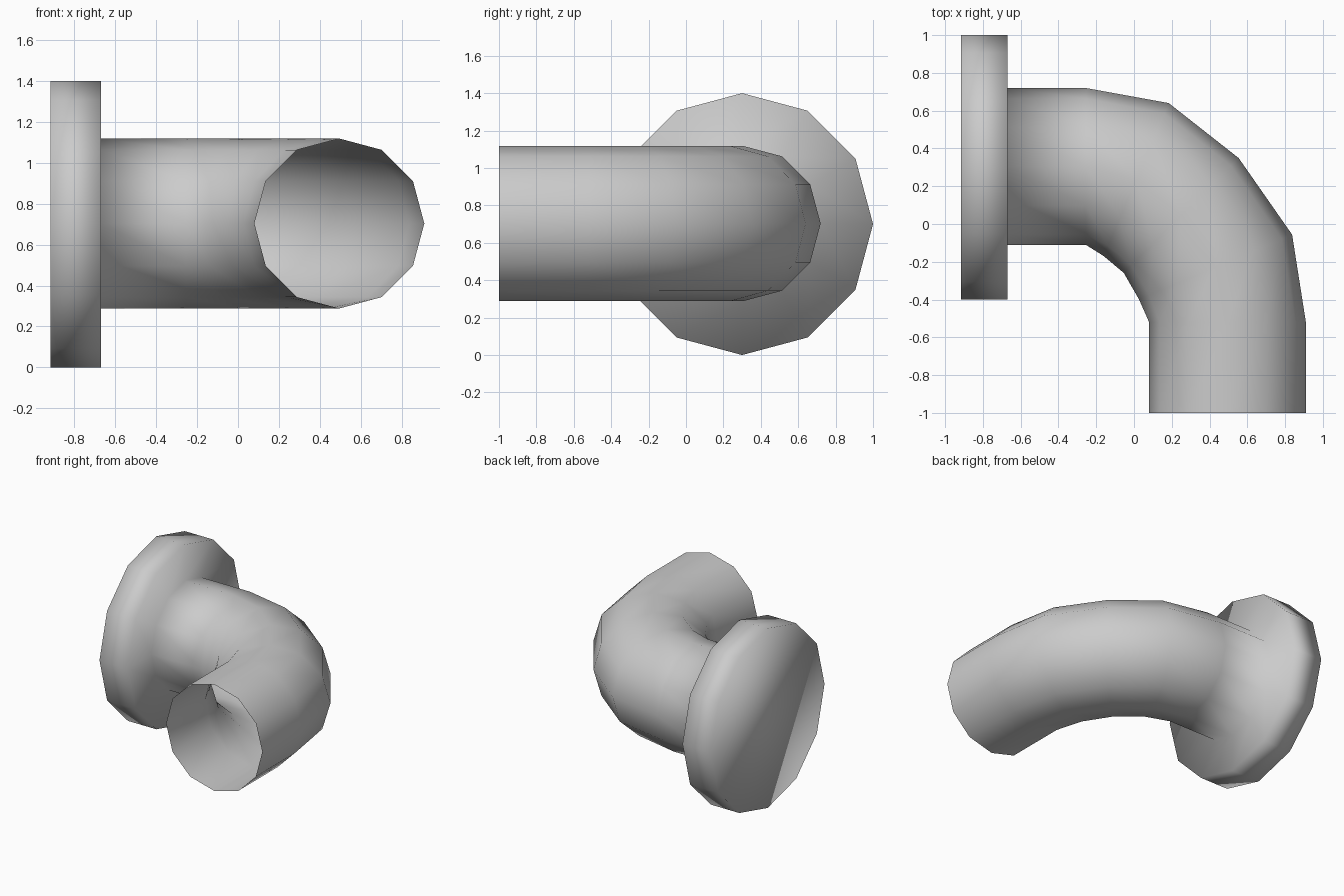
import bpy, bmesh
from math import sin, cos, tau, radians

cube = bpy.data.objects.get("Cube")
if cube:
    bpy.data.objects.remove(cube)

SIDES = 12
PIPE_R = 0.415
FLANGE_R = 0.7

# One even grey metal
grey = bpy.data.materials.new("grey_metal")
grey.use_nodes = True
colour = (0.6, 0.6, 0.6, 1)
grey.diffuse_color = colour
grey.node_tree.nodes["Principled BSDF"].inputs["Base Color"].default_value = colour

# Sections along the path: x, y, turn in degrees, radius across, radius up, height
sections = [
    (-0.915, 0.30, 0, FLANGE_R, FLANGE_R, 0.70),     # flange outer rim
    (-0.67, 0.30, 0, FLANGE_R, FLANGE_R, 0.70),      # flange inner rim
    (-0.67, 0.305, 0, PIPE_R, PIPE_R, 0.703),        # pipe root
    (-0.255, 0.305, 0, PIPE_R, PIPE_R, 0.703),       # bend start
    (0.012, 0.235, 23, 0.44, PIPE_R, 0.703),
    (0.25, 0.045, 45, 0.43, PIPE_R, 0.703),
    (0.432, -0.228, 67, 0.44, PIPE_R, 0.703),
    (0.495, -0.52, 90, PIPE_R, PIPE_R, 0.703),       # bend end
    (0.495, -1.0, 90, PIPE_R, PIPE_R, 0.703),        # open mouth
]


def add_ring(bm, x, y, turn, across, up, height):
    dx, dy = sin(radians(turn)), cos(radians(turn))
    ring = []
    for i in range(SIDES):
        a = tau * i / SIDES
        w = across * cos(a)
        ring.append(bm.verts.new((x + dx * w, y + dy * w, height + up * sin(a))))
    return ring


# Loft the flange and the pipe as one skin; the far mouth stays open
bm = bmesh.new()
rings = [add_ring(bm, *s) for s in sections]
for a, b in zip(rings, rings[1:]):
    for i in range(SIDES):
        j = (i + 1) % SIDES
        bm.faces.new((a[i], a[j], b[j], b[i]))

# Flange end plate
bm.faces.new(rings[0])
bmesh.ops.recalc_face_normals(bm, faces=bm.faces)
for face in bm.faces:
    face.smooth = True

mesh = bpy.data.meshes.new("flanged_elbow_pipe")
bm.to_mesh(mesh)
bm.free()
mesh.materials.append(grey)
pipe = bpy.data.objects.new("flanged_elbow_pipe", mesh)
bpy.context.collection.objects.link(pipe)
